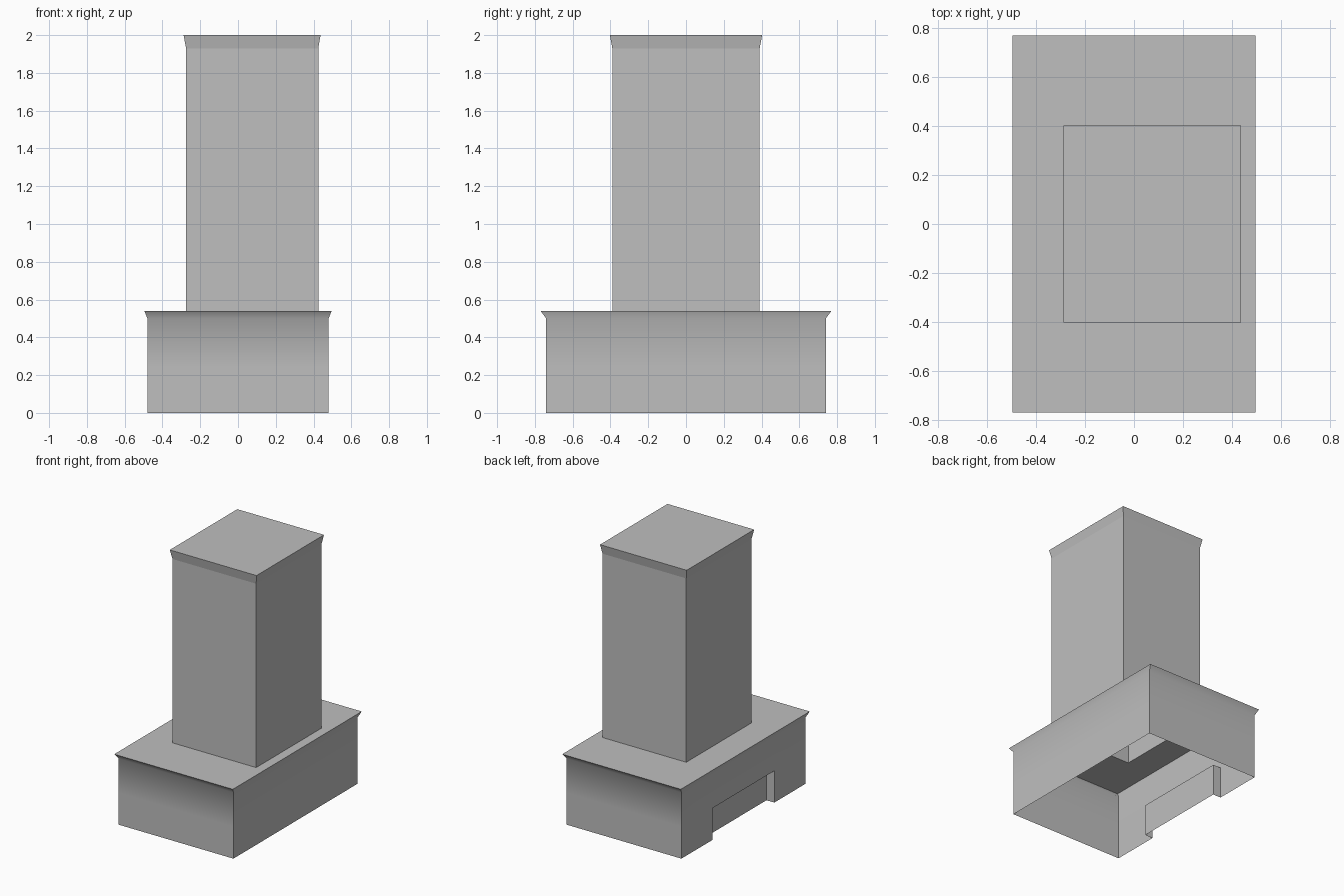
import bpy
import bmesh

cube = bpy.data.objects.get("Cube")
if cube:
    bpy.data.objects.remove(cube, do_unlink=True)

GREY = (0.52, 0.52, 0.52, 1.0)
stone = bpy.data.materials.new("plain_grey")
stone.use_nodes = True
stone.diffuse_color = GREY
stone.node_tree.nodes["Principled BSDF"].inputs["Base Color"].default_value = GREY

NOTCH = 0.37        # half length of the side recess
DEPTH = 0.066       # how far the recess goes in
NOTCH_TOP = 0.24
DECK = 0.54


def rectangle(x0, x1, y):
    """Counter-clockwise outline, symmetric in y."""
    return [(x0, -y), (x1, -y), (x1, y), (x0, y)]


def split_rectangle(x, y):
    """Rectangle whose right-hand side is divided at the recess ends."""
    return rectangle(-x, x, y) + [(-x, NOTCH), (-x, -NOTCH)]


def ring(bm, outline, z):
    return [bm.verts.new((x, y, z)) for x, y in outline]


def wall(bm, low, high):
    """Outward-facing quads between two rings."""
    n = len(low)
    for i in range(n):
        j = (i + 1) % n
        bm.faces.new((low[i], low[j], high[j], high[i]))


def finish(bm, name):
    mesh = bpy.data.meshes.new(name)
    bm.to_mesh(mesh)
    bm.free()
    mesh.materials.append(stone)
    obj = bpy.data.objects.new(name, mesh)
    bpy.context.collection.objects.link(obj)
    return obj


tower_plan = rectangle(-0.275, 0.425, 0.39)

# Base: open-bottomed shell with a recess in one long side and a flared rim
bm = bmesh.new()
X, Y = 0.48, 0.74
plan = split_rectangle(X, Y)
inner = [(-X + DEPTH, NOTCH), (-X + DEPTH, -NOTCH)]
footprint = plan[:5] + inner + plan[5:]
foot = ring(bm, footprint, 0)
sill = ring(bm, footprint, NOTCH_TOP)
wall(bm, foot, sill)
bm.faces.new(sill[4:])                      # recess ceiling
body = sill[:5] + sill[7:]
neck = ring(bm, plan, 0.5)
rim = ring(bm, split_rectangle(0.496, 0.77), DECK)
wall(bm, body, neck)
wall(bm, neck, rim)

# Deck around the tower opening
hole = ring(bm, tower_plan, DECK)
for i in range(3):
    bm.faces.new((rim[i], rim[i + 1], hole[i + 1], hole[i]))
bm.faces.new(rim[3:] + [rim[0], hole[0], hole[3]])
base = finish(bm, "base")

bpy.ops.object.select_all(action="DESELECT")
base.select_set(True)
bpy.context.view_layer.objects.active = base
bpy.ops.object.shade_smooth_by_angle(angle=0.8)

# Tower: hollow shaft, open below, with a flared cornice and flat roof
bm = bmesh.new()
bottom = ring(bm, tower_plan, DECK)
shoulder = ring(bm, tower_plan, 1.93)
roof = ring(bm, rectangle(-0.288, 0.437, 0.403), 2.0)
wall(bm, bottom, shoulder)
wall(bm, shoulder, roof)
bm.faces.new(roof)
finish(bm, "tower")
